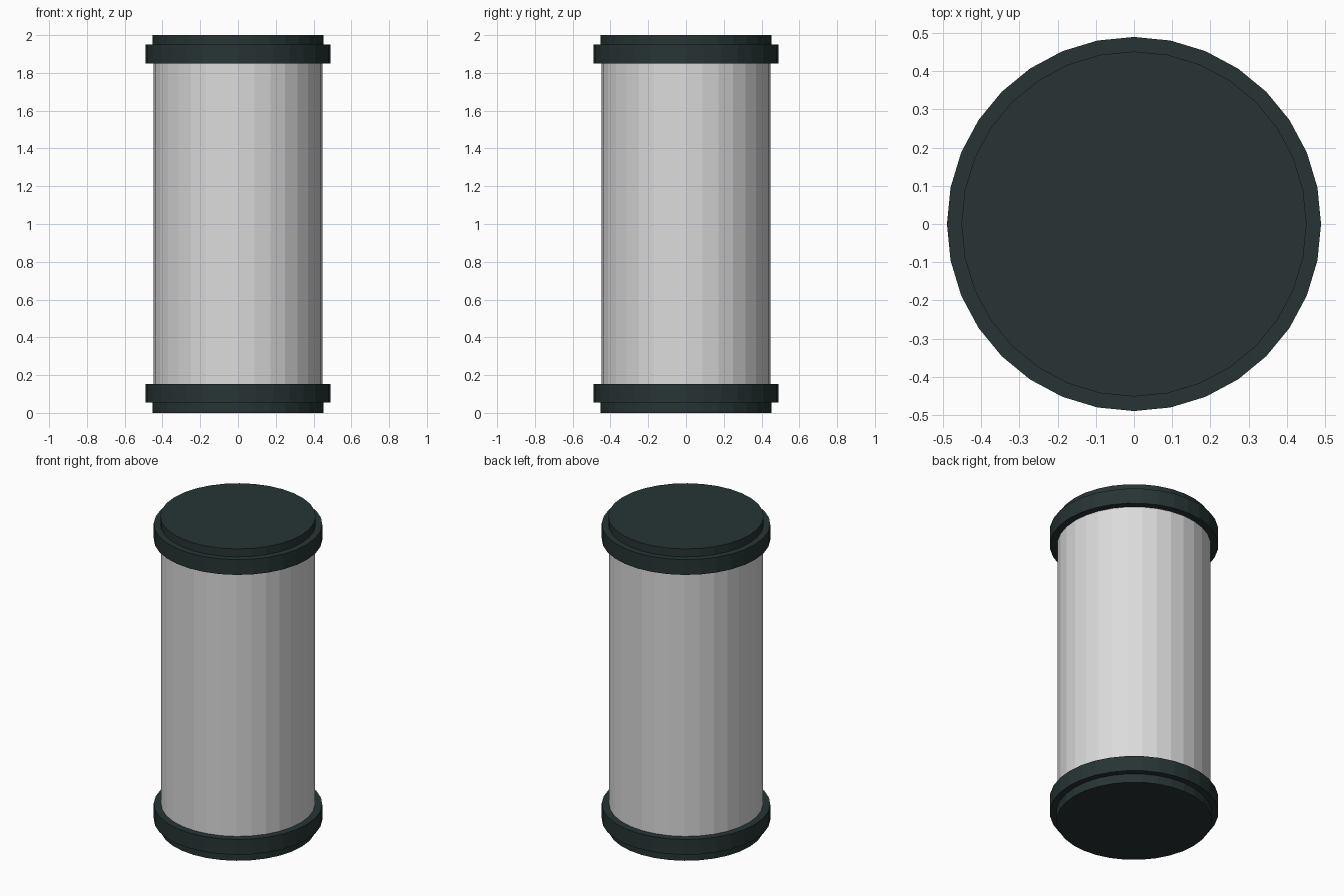
import bpy, bmesh, math

if "Cube" in bpy.data.objects:
    bpy.data.objects.remove(bpy.data.objects["Cube"])

SIDES = 32


def material(name, rgb):
    m = bpy.data.materials.new(name)
    m.diffuse_color = (*rgb, 1.0)
    m.use_nodes = True
    m.node_tree.nodes["Principled BSDF"].inputs["Base Color"].default_value = m.diffuse_color
    return m


def lathe(name, profile, mat):
    """Turn a closed (radius, height) profile into a flat-faced solid around z."""
    bm = bmesh.new()
    rings = []
    for r, z in profile:
        rings.append([bm.verts.new((r * math.cos(2 * math.pi * i / SIDES),
                                    r * math.sin(2 * math.pi * i / SIDES), z))
                      for i in range(SIDES)])
    for low, high in zip(rings, rings[1:]):
        for i in range(SIDES):
            j = (i + 1) % SIDES
            bm.faces.new((low[i], low[j], high[j], high[i]))
    bm.faces.new(list(reversed(rings[0])))
    bm.faces.new(rings[-1])
    mesh = bpy.data.meshes.new(name)
    bm.to_mesh(mesh)
    bm.free()
    mesh.materials.append(mat)
    obj = bpy.data.objects.new(name, mesh)
    bpy.context.collection.objects.link(obj)
    return obj


grey = material("light_grey", (0.71, 0.71, 0.71))
dark = material("dark_green_grey", (0.020, 0.034, 0.034))

# Main tube
lathe("tube_body", [(0.447, 0.10), (0.447, 1.90)], grey)

# End caps: a disc with a wider band towards the tube
lathe("bottom_cap", [(0.452, 0.0), (0.452, 0.056), (0.49, 0.056), (0.49, 0.154)], dark)
lathe("top_cap", [(0.49, 1.851), (0.49, 1.949), (0.452, 1.949), (0.452, 2.0)], dark)
